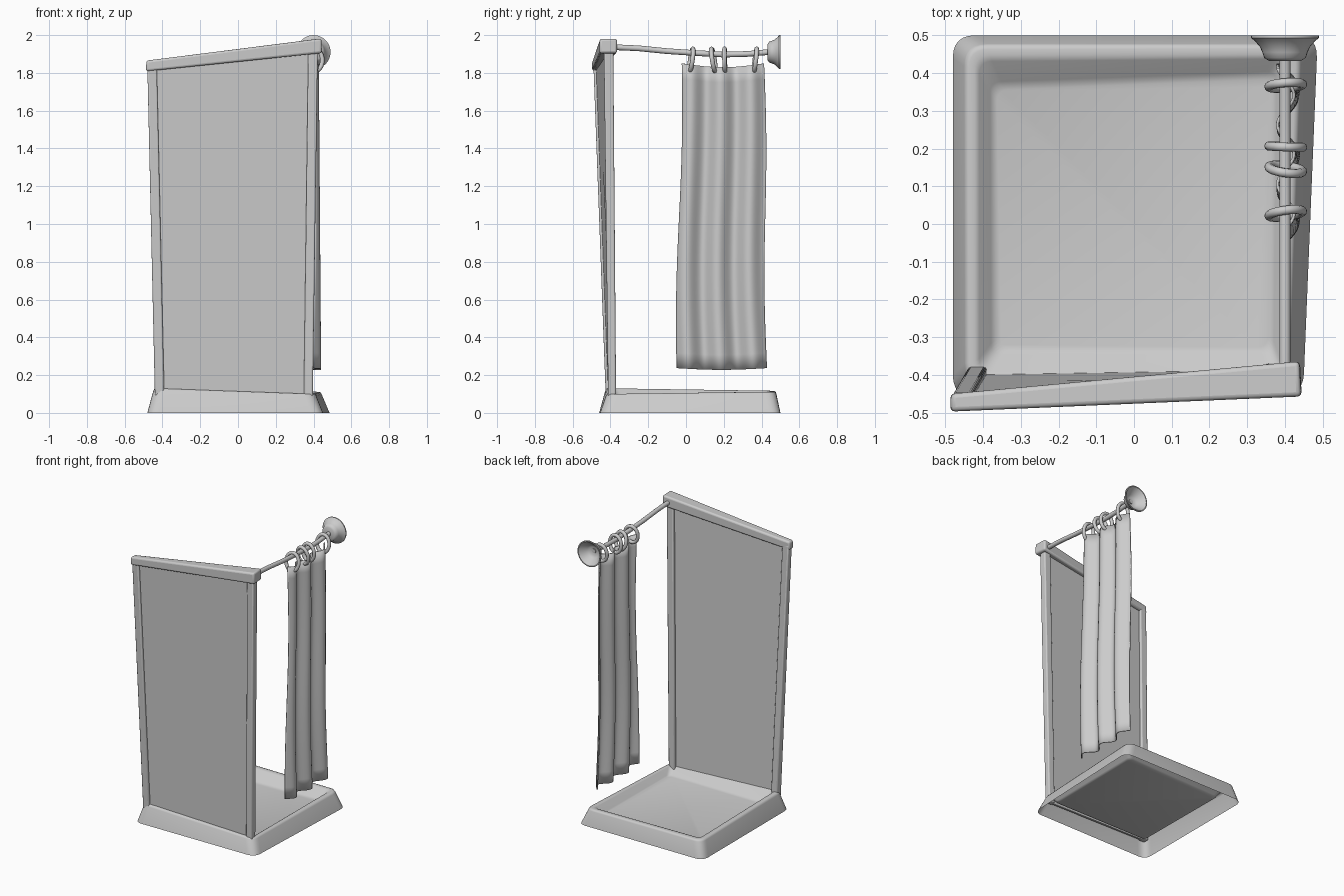
import bpy, bmesh, math
from mathutils import Vector, Euler

if "Cube" in bpy.data.objects:
    bpy.data.objects.remove(bpy.data.objects["Cube"])


def make(name, verts, faces, smooth=40, bevel=0.0):
    me = bpy.data.meshes.new(name)
    me.from_pydata([tuple(v) for v in verts], [], faces)
    ob = bpy.data.objects.new(name, me)
    bpy.context.collection.objects.link(ob)
    bm = bmesh.new()
    bm.from_mesh(me)
    bmesh.ops.recalc_face_normals(bm, faces=bm.faces)
    bm.to_mesh(me)
    bm.free()
    if bevel:
        m = ob.modifiers.new("bevel", 'BEVEL')
        m.width, m.segments = bevel, 3
    bpy.ops.object.select_all(action='DESELECT')
    ob.select_set(True)
    bpy.context.view_layer.objects.active = ob
    bpy.ops.object.shade_smooth_by_angle(angle=math.radians(smooth))
    return ob


def loft(name, rings, closed=False, cap_start=False, cap_end=False, **kw):
    """Skin closed rings of equal length; closed joins last ring to first."""
    n, k = len(rings[0]), len(rings)
    verts = [p for r in rings for p in r]
    faces = []
    for i in range(k if closed else k - 1):
        a, b = i * n, (i + 1) % k * n
        faces += [(a + j, a + (j + 1) % n, b + (j + 1) % n, b + j) for j in range(n)]
    if cap_start:
        faces.append(tuple(range(n))[::-1])
    if cap_end:
        faces.append(tuple(range((k - 1) * n, k * n)))
    return make(name, verts, faces, **kw)


def rect(x0, x1, y0, y1, z):
    return [(x0, y0, z), (x1, y0, z), (x1, y1, z), (x0, y1, z)]


def rounded(corners, r, seg=6):
    """Four corners with quadratic curves at each."""
    c = [Vector(p) for p in corners]
    out = []
    for i in range(4):
        p = c[i]
        a = p + (c[i - 1] - p).normalized() * r
        b = p + (c[(i + 1) % 4] - p).normalized() * r
        for s in range(seg + 1):
            t = s / seg
            out.append(a * (1 - t) ** 2 + p * 2 * t * (1 - t) + b * t * t)
    return out


# Shower tray: uneven shell, open underneath
base = [(-0.48, -0.46, 0), (0.448, -0.455, 0), (0.487, 0.50, 0), (-0.48, 0.50, 0)]
rim_out = [(-0.445, -0.425, 0.13), (0.408, -0.42, 0.10), (0.44, 0.475, 0.112), (-0.447, 0.475, 0.117)]
rim_in = [(-0.412, -0.395, 0.13), (0.385, -0.39, 0.10), (0.405, 0.44, 0.112), (-0.412, 0.435, 0.117)]
floor = [(-0.375, -0.34, 0.05), (0.37, -0.34, 0.05), (0.375, 0.40, 0.05), (-0.378, 0.37, 0.05)]


def mix(a, b, t):
    return [Vector(p).lerp(Vector(q), t) for p, q in zip(a, b)]


loft("shower_tray", [
    rounded(base, 0.06), rounded(mix(base, rim_out, 0.9), 0.06),
    rounded(mix(mix(base, rim_out, 0.98), rim_in, 0.08), 0.055),
    rounded(mix(rim_out, rim_in, 0.3), 0.05),
    rounded(mix(rim_out, rim_in, 0.7), 0.04),
    rounded(mix(rim_in, floor, 0.06), 0.035),
    rounded(mix(rim_in, floor, 0.9), 0.03),
    rounded(mix(rim_in, [(x * 0.96, y * 0.96, z) for x, y, z in floor], 1.0), 0.03),
], cap_end=True, smooth=50)

# Front wall: posts, panel and tapered top rail
ends = dict(cap_start=True, cap_end=True)
loft("left_post", [rect(-0.44, -0.39, -0.425, -0.378, 0.09),
                   rect(-0.48, -0.43, -0.49, -0.447, 1.84)], bevel=0.008, **ends)
loft("right_post", [rect(0.348, 0.396, -0.412, -0.37, 0.07),
                    rect(0.372, 0.422, -0.435, -0.385, 1.94)], bevel=0.008, **ends)
loft("wall_panel", [
    [(-0.40, -0.412, 0.09), (0.36, -0.40, 0.07), (0.36, -0.386, 0.07), (-0.40, -0.398, 0.09)],
    [(-0.44, -0.477, 1.84), (0.385, -0.418, 1.93), (0.385, -0.404, 1.93), (-0.44, -0.463, 1.84)],
], **ends)
loft("top_rail", [
    [(-0.487, -0.497, 1.808), (-0.487, -0.45, 1.808), (-0.485, -0.45, 1.865), (-0.485, -0.497, 1.865)],
    [(0.445, -0.457, 1.905), (0.44, -0.364, 1.905), (0.438, -0.364, 1.982), (0.442, -0.457, 1.982)],
], bevel=0.012, **ends)

# Sagging curtain rod
path = [(-0.40, 1.937), (-0.25, 1.93), (-0.1, 1.915), (0.05, 1.905),
        (0.2, 1.897), (0.32, 1.90), (0.45, 1.911)]
loft("curtain_rod", [[(0.40 + 0.015 * math.cos(a), y, z + 0.015 * math.sin(a))
                      for a in (i * math.tau / 16 for i in range(16))] for y, z in path], **ends)

# Hollow wall flange, open toward the back
profile = [(0.042, 0.432), (0.055, 0.440), (0.06, 0.455), (0.066, 0.469),
           (0.08, 0.485), (0.09, 0.493), (0.09, 0.50), (0.083, 0.50), (0.045, 0.455), (0.03, 0.445)]
loft("wall_flange", [[(0.40 + r * math.cos(a), y, 1.91 + r * math.sin(a))
                      for a in (i * math.tau / 32 for i in range(32))] for r, y in profile], **ends)


# Curtain rings: (y, tilt, yaw)
def ring(name, y, tilt, yaw):
    rot = Euler((math.radians(tilt), 0, math.radians(yaw)))
    rings = []
    for i in range(32):
        a = i * math.tau / 32
        row = []
        for j in range(10):
            b = j * math.tau / 10
            c = 0.012 * math.cos(b)
            p = Vector(((0.045 + c) * math.cos(a), 0.012 * math.sin(b), (0.060 + c) * math.sin(a)))
            p.rotate(rot)
            row.append(p + Vector((0.402, y, 1.868)))
        rings.append(row)
    loft(name, rings, closed=True, smooth=80)


for i, data in enumerate([(0.028, -8, 8), (0.145, 9, -8), (0.205, 1, -2), (0.367, -7, 4)]):
    ring(f"curtain_ring_{i + 1}", *data)

# Pleated hanging curtain
NU, NV = 56, 20
verts, faces = [], []
for v in range(NV + 1):
    s = v / NV
    sway = math.sin(s * math.tau)
    y0, y1 = -0.02 - 0.028 * s + 0.008 * sway, 0.412 + 0.015 * s + 0.009 * sway
    for u in range(NU + 1):
        t = u / NU
        phase = math.tau * (2.75 * t - 0.3 + 0.06 * math.sin(s * 4))
        x = 0.402 + 0.008 * s + (0.022 + 0.004 * s) * math.cos(phase)
        top = 1.85 - 0.02 * math.sin(math.pi * t)
        bottom = 0.237 - 0.009 * math.sin(math.pi * t)
        verts.append((x, y0 + (y1 - y0) * t, top + (bottom - top) * s))
for v in range(NV):
    for u in range(NU):
        a = v * (NU + 1) + u
        faces.append((a, a + 1, a + NU + 2, a + NU + 1))
curtain = make("shower_curtain", verts, faces, smooth=60)
solid = curtain.modifiers.new("thickness", 'SOLIDIFY')
solid.thickness, solid.offset = 0.008, 0
